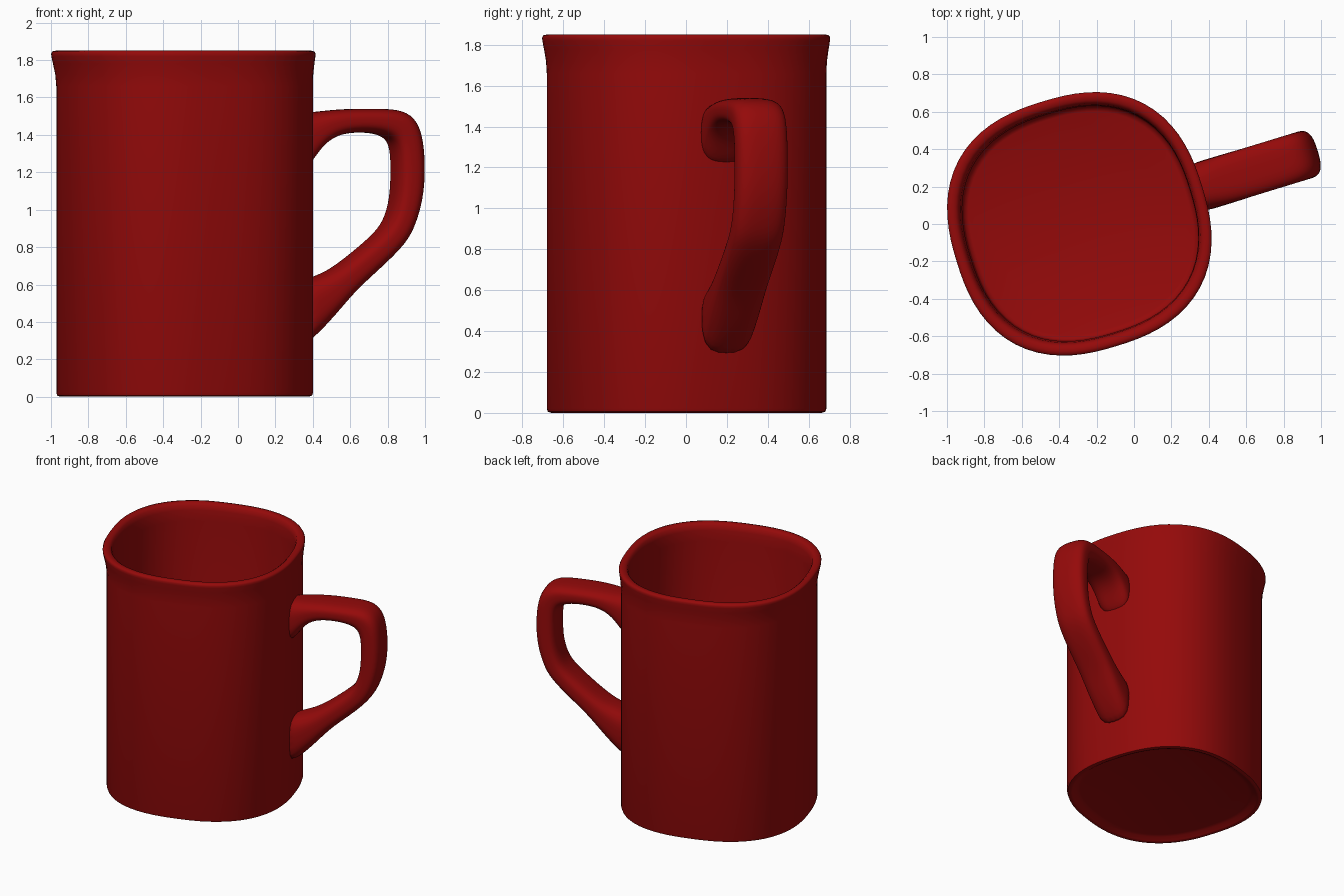
import bpy, bmesh, math
from mathutils import Vector

CENTRE = Vector((-0.295, 0, 0))
ANGLE = math.radians(17)

red = bpy.data.materials.new("red_glaze")
red.diffuse_color = (0.3, 0.003, 0.003, 1)


def superellipse(t, n):
    c, s = math.cos(t), math.sin(t)
    r = (abs(c) ** n + abs(s) ** n) ** (-1 / n)
    return r * c, r * s


def loft(name, rings):
    """Skin closed rings of points and cap both ends."""
    bm = bmesh.new()
    loops = [[bm.verts.new(p) for p in ring] for ring in rings]
    n = len(loops[0])
    for a, b in zip(loops, loops[1:]):
        for i in range(n):
            j = (i + 1) % n
            bm.faces.new((a[i], a[j], b[j], b[i]))
    bm.faces.new(loops[0][::-1])
    bm.faces.new(loops[-1])
    bmesh.ops.recalc_face_normals(bm, faces=bm.faces[:])
    me = bpy.data.meshes.new(name)
    bm.to_mesh(me)
    bm.free()
    me.materials.append(red)
    ob = bpy.data.objects.new(name, me)
    bpy.context.collection.objects.link(ob)
    ob.location = CENTRE
    ob.rotation_euler.z = ANGLE
    bpy.context.view_layer.objects.active = ob
    bpy.ops.object.select_all(action='DESELECT')
    ob.select_set(True)
    bpy.ops.object.shade_smooth_by_angle(angle=math.radians(50))
    return ob


# Cup: rounded-square profile (half width, height, shift towards the handle)
# from the recessed base, up the outside, over the rim and down the inside
profile = [(0.57, 0.03, 0.01), (0.60, 0.024, 0.01), (0.625, 0.006, 0.01),
           (0.64, 0, 0.01), (0.658, 0.006, 0.01), (0.663, 0.022, 0.01),
           (0.663, 1.66, 0.01), (0.666, 1.72, 0.008), (0.675, 1.78, 0.005),
           (0.682, 1.82, 0.003), (0.683, 1.835, 0.003), (0.677, 1.846, 0.003),
           (0.66, 1.85, 0.003), (0.64, 1.847, 0.003), (0.625, 1.835, 0.003),
           (0.616, 1.80, 0.004), (0.61, 1.72, 0.008), (0.608, 0.10, 0.01),
           (0.602, 0.08, 0.01), (0.58, 0.07, 0.01)]
SIDES = 72
cup = loft("cup", [[(a * x * 1.005 + d, a * y, z) for x, y in
                    (superellipse(2 * math.pi * i / SIDES, 2.45) for i in range(SIDES))]
                   for a, z, d in profile])

# Handle: outer point, inner point and half width at each station along the loop
stations = [
    (0.63, 1.515, 0.63, 1.19, 0.13), (0.70, 1.52, 0.695, 1.235, 0.13),
    (0.76, 1.525, 0.76, 1.34, 0.13), (0.85, 1.535, 0.85, 1.40, 0.13),
    (0.96, 1.54, 0.96, 1.415, 0.13), (1.10, 1.54, 1.07, 1.41, 0.13),
    (1.22, 1.535, 1.14, 1.385, 0.13), (1.295, 1.48, 1.167, 1.345, 0.13),
    (1.33, 1.37, 1.178, 1.28, 0.13), (1.34, 1.20, 1.178, 1.17, 0.13),
    (1.325, 1.05, 1.172, 1.06, 0.13), (1.285, 0.92, 1.145, 0.96, 0.13),
    (1.235, 0.82, 1.10, 0.89, 0.13), (1.09, 0.685, 1.00, 0.805, 0.13),
    (0.96, 0.575, 0.89, 0.72, 0.13), (0.86, 0.46, 0.80, 0.665, 0.132),
    (0.75, 0.34, 0.71, 0.635, 0.132), (0.63, 0.24, 0.63, 0.60, 0.132)]
rings = []
for ro, zo, ri, zi, w in stations:
    outer, inner = Vector((ro, 0, zo)), Vector((ri, 0, zi))
    mid, half = (outer + inner) / 2, (outer - inner) / 2
    ring = []
    for i in range(20):
        u, v = superellipse(2 * math.pi * i / 20, 3.3)
        ring.append(mid + half * u + Vector((0, w * v, 0)))
    rings.append(ring)
handle = loft("handle", rings)
sub = handle.modifiers.new("smooth", 'SUBSURF')
sub.levels = sub.render_levels = 2
